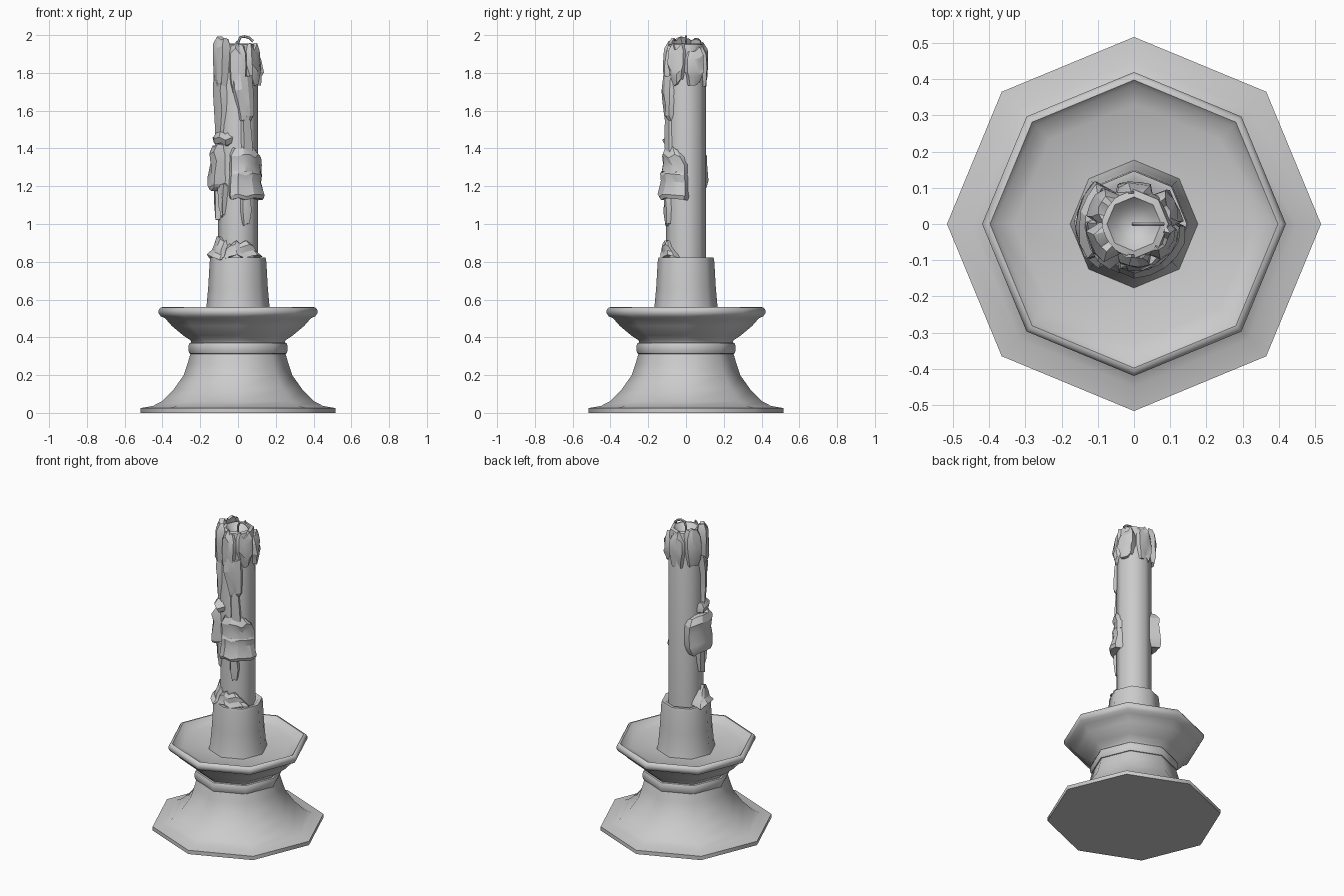
import bpy, bmesh, math, random
from mathutils import Vector

if "Cube" in bpy.data.objects:
    bpy.data.objects.remove(bpy.data.objects["Cube"])

random.seed(4)


def finish(bm, name, angle):
    bmesh.ops.recalc_face_normals(bm, faces=bm.faces)
    me = bpy.data.meshes.new(name)
    bm.to_mesh(me)
    bm.free()
    ob = bpy.data.objects.new(name, me)
    bpy.context.collection.objects.link(ob)
    bpy.ops.object.select_all(action='DESELECT')
    bpy.context.view_layer.objects.active = ob
    ob.select_set(True)
    bpy.ops.object.shade_smooth_by_angle(angle=math.radians(angle))
    return ob


def skin(bm, rings, closed, caps=True):
    """Bridge successive point rows with quads."""
    rows = [[bm.verts.new(p) for p in r] for r in rings]
    n = len(rows[0])
    for a, b in zip(rows, rows[1:]):
        for i in range(n if closed else n - 1):
            j = (i + 1) % n
            bm.faces.new((a[i], a[j], b[j], b[i]))
    if caps:
        bm.faces.new(rows[0])
        bm.faces.new(rows[-1])


def polar(deg, r, z):
    a = math.radians(deg)
    return Vector((r * math.cos(a), r * math.sin(a), z))


def lathe(name, profile, angle=50, n=8):
    bm = bmesh.new()
    skin(bm, [[polar(360 * i / n, r, z) for i in range(n)] for r, z in profile], True)
    return finish(bm, name, angle)


def drip(name, rows, cols=6, jag=0.02):
    """Wax sheet hugging the candle; rows are (z, centre angle, half angle, radius)."""
    bm = bmesh.new()
    rows = [(*rows[0][:3], 0.085)] + rows + [(*rows[-1][:3], 0.085)]
    offs = [random.uniform(-jag, jag) for _ in range(cols + 1)]
    rings = []
    for z, c, h, r in rows:
        ring = []
        for i in range(cols + 1):
            t = i / cols * 2 - 1
            edge = i in (0, cols)
            rr = 0.088 if edge else max(0.085, r + (random.uniform(-.006, .006) if r > .09 else 0))
            ring.append(polar(c + h * t, rr, min(2.0, z + offs[i])))
        rings.append(ring)
    skin(bm, rings, False, caps=False)
    return finish(bm, name, 25)


# Holder: flared foot, collar ring, dish and cup
lathe("foot", [(.517, 0), (.517, .025), (.45, .037), (.405, .06), (.34, .125),
               (.287, .2), (.267, .26), (.25, .32)])
lathe("collar_ring", [(.24, .31), (.257, .314), (.263, .33), (.263, .355), (.257, .37), (.24, .375)])
lathe("dish", [(.245, .365), (.252, .385), (.29, .41), (.35, .46), (.385, .5), (.41, .512),
               (.42, .528), (.42, .545), (.41, .558), (.398, .56), (.385, .545), (.33, .525), (.16, .505)])
lathe("cup", [(.178, .5), (.168, .55), (.158, .66), (.15, .8), (.146, .822), (.125, .822), (.1, .8)])

# Candle with a melted hollow on top
lathe("candle", [(.105, .75), (.105, 1.9), (.095, 1.95), (.075, 1.955), (.05, 1.925), (.015, 1.91)])

# Bent wick
bm = bmesh.new()
path = [(0, 1.9), (0, 1.96), (.012, 1.988), (.035, 1.993), (.06, 1.985), (.08, 1.967)]
rings = []
for i, (x, z) in enumerate(path):
    a, b = path[max(0, i - 1)], path[min(len(path) - 1, i + 1)]
    t = Vector((b[0] - a[0], 0, b[1] - a[1])).normalized()
    s = Vector((0, 1, 0)).cross(t)
    rings.append([Vector((x, 0, z)) + .007 * (s * math.cos(k * math.pi / 3) +
                  Vector((0, math.sin(k * math.pi / 3), 0))) for k in range(6)])
skin(bm, rings, True)
finish(bm, "wick", 50)

# Melted lobes round the rim: centre angle, half angle, top, bottom, radius
for k, (c, h, zt, zb, r) in enumerate([(150, 34, 1.99, 1.76, .13), (210, 36, 1.985, 1.73, .135),
                                       (270, 34, 1.95, 1.7, .12), (330, 38, 1.94, 1.75, .125),
                                       (25, 36, 1.93, 1.75, .132), (90, 38, 1.95, 1.74, .115)]):
    drip(f"rim_lobe_{k}", [(zt, c, h * .7, r - .025), (zt - .04, c, h, r - .005),
                           (zt - .11, c, h, r), (zb + .05, c, h * .85, r), (zb, c, h * .7, r - .012)], 5)

# Long runs down the front and left
drip("front_run_upper", [(1.78, -75, 45, .115), (1.7, -72, 42, .125), (1.64, -68, 36, .12),
                         (1.57, -65, 30, .122), (1.54, -65, 26, .11)], 5)
drip("front_run_thin", [(1.56, -65, 22, .112), (1.45, -62, 24, .116), (1.36, -62, 26, .112)], 4)
drip("left_run_upper", [(1.8, 200, 36, .125), (1.7, 205, 34, .13), (1.6, 208, 30, .125),
                        (1.5, 205, 24, .12), (1.42, 200, 24, .118)], 5)

# Thick pleated bulges half way down
drip("front_bulge_upper", [(1.4, -65, 45, .108), (1.36, -60, 62, .128), (1.32, -55, 68, .122),
                           (1.27, -55, 68, .127)], 8, .012)
drip("front_bulge_lower", [(1.29, -55, 64, .118), (1.26, -55, 68, .132), (1.22, -55, 70, .128),
                           (1.15, -55, 70, .145), (1.13, -55, 66, .138)], 8, .01)
drip("left_bulge_upper", [(1.48, 205, 38, .115), (1.45, 210, 48, .138), (1.42, 208, 46, .128)], 6, .015)
drip("left_bulge_lower", [(1.41, 178, 50, .13), (1.37, 175, 58, .155), (1.32, 175, 60, .148),
                          (1.24, 175, 60, .157), (1.2, 178, 56, .165), (1.18, 178, 50, .15)], 7, .015)

# Thin tails below the bulges
drip("left_tail", [(1.2, 180, 24, .125), (1.1, 182, 22, .122), (1.02, 184, 16, .118)], 4)
drip("left_front_tail", [(1.2, 222, 20, .13), (1.1, 220, 16, .118), (1.04, 220, 10, .112)], 4)
drip("front_tail", [(1.15, -68, 18, .122), (1.07, -66, 22, .12), (1.0, -66, 14, .115)], 4)

# Wax pooled at the cup
drip("pool_front", [(.9, -85, 35, .11), (.88, -85, 48, .122), (.85, -80, 58, .125), (.825, -75, 65, .14)], 8, .015)
drip("pool_left", [(.92, 205, 35, .115), (.88, 200, 42, .13), (.85, 195, 50, .14), (.825, 195, 55, .16)], 6, .015)
